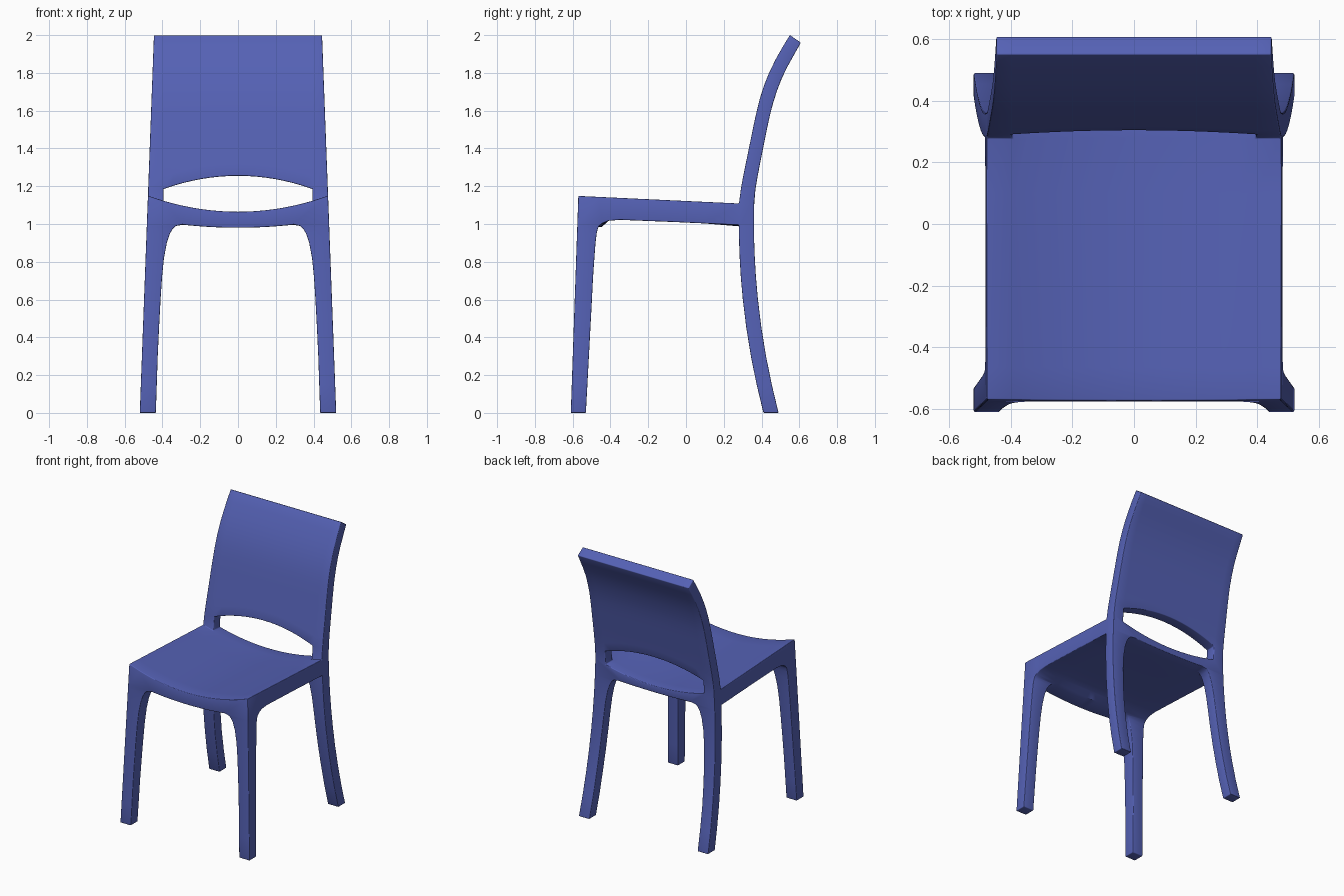
import bpy, bmesh, math
from itertools import product

if "Cube" in bpy.data.objects:
    bpy.data.objects.remove(bpy.data.objects["Cube"])


def smooth_curve(pts, t):
    """Smooth interpolation through (t, value) points."""
    t = min(max(t, pts[0][0]), pts[-1][0])
    n = len(pts)

    def slope(i):
        a, b = pts[max(i - 1, 0)], pts[min(i + 1, n - 1)]
        return (b[1] - a[1]) / (b[0] - a[0])

    i = max(k for k in range(n - 1) if pts[k][0] <= t)
    (t0, v0), (t1, v1) = pts[i], pts[i + 1]
    h = t1 - t0
    f = (t - t0) / h
    return ((2 * f**3 - 3 * f**2 + 1) * v0 + (f**3 - 2 * f**2 + f) * h * slope(i)
            + (3 * f**2 - 2 * f**3) * v1 + (f**3 - f**2) * h * slope(i + 1))


# Leg rows: height, inner half width, y of the front leg's rear face
LEG = [(0, .435, -.53), (.15, .43, -.522), (.3, .425, -.514), (.45, .418, -.506),
       (.6, .41, -.498), (.72, .402, -.492), (.82, .392, -.485), (.9, .377, -.479),
       (.95, .36, -.473), (.975, .345, -.467), (.99, .328, -.46)]
# Backrest side curves: height, y
BACK_FRONT = [(1.0, .28), (1.1, .28), (1.2, .293), (1.4, .333), (1.6, .375),
              (1.7, .402), (1.8, .44), (1.9, .49), (2.0, .55)]
BACK_REAR = [(1.0, .36), (1.1, .36), (1.2, .37), (1.4, .408), (1.6, .45),
             (1.7, .48), (1.8, .52), (1.96, .608)]
# Seat layers behind the front legs: y, underside height
LAYERS = [(-.41, 1.017), (-.35, 1.022), (-.2, 1.016), (-.05, 1.01), (.1, 1.003)]

COLS = 18                      # two posts plus the columns between them
S = len(LEG)                   # row of the seat underside
PANEL = 12                     # rows in the backrest
ROWS = S + 2 + PANEL
K = len(LAYERS) + 3            # layers from front to rear
REAR = K - 1                   # layer of the backrest's front face


def inside(i, j, k):
    """Which lattice cells are solid."""
    if not (0 <= i < COLS and 0 <= j < ROWS and 0 <= k < K):
        return False
    post, front, rear = i in (0, COLS - 1), k == 0, k == REAR
    if j < S:
        return post and (front or rear)      # legs
    if j == S:
        return True                          # seat
    if j == S + 1:
        return post and rear                 # posts beside the opening
    return rear                              # backrest


def position(i, j, k):
    """Place a lattice corner on the chair."""
    s = (i - COLS / 2) / (COLS / 2 - 1)
    inner = abs(s) < 1.001
    half = LEG[j][1] if j < S else (.30 if j == S else .395)
    x = half * s
    y = -.57 if k == 0 else -.465 if k == 1 else LAYERS[k - 2][0] if k < REAR else .28
    # Height
    if j < S:
        z = LEG[j][0]
    elif j == S:
        dip = 1 - s * s if inner else 0
        if k == 0:
            z = .997 - .017 * dip
        elif k == 1:
            z = 1.002 - .017 * dip
        elif k < REAR:
            z = LAYERS[k - 2][1]
        else:
            z = .995 - .007 * dip
    elif j == S + 1:
        u = x / .477 if inner else 1
        z = 1.065 + .085 * u * u - (.03 + .01 * u * u) * (y + .57) / .85
    else:
        low = 1.255 - .07 * min(s * s, 1)
        top = 2.0 if k == REAR else 1.96
        z = low + (top - low) * (j - S - 2) / PANEL
    # Depth
    if k == 0:
        y = -.61 + .04 * z / 1.15
    elif k == 1 and j <= S:
        y = LEG[j][2] if j < S else -.445
    elif k >= REAR:
        if z < 1:
            y = (.28 if k == REAR else .36) + .13 * (1 - z) ** 2
        else:
            y = smooth_curve(BACK_FRONT if k == REAR else BACK_REAR, z)
    # Straight tapering outline
    if not inner:
        x = math.copysign(.52 - .0375 * z, s)
    return x, y, z


# One-piece chair body: the skin of all solid cells
bm = bmesh.new()
verts = {}


def corner(c):
    if c not in verts:
        verts[c] = bm.verts.new(position(*c))
    return verts[c]


for cell in product(range(COLS), range(ROWS), range(K)):
    if not inside(*cell):
        continue
    for axis, side in product(range(3), (0, 1)):
        near = list(cell)
        near[axis] += 2 * side - 1
        if inside(*near):
            continue
        a, b = [n for n in range(3) if n != axis]
        loop = []
        for da, db in ((0, 0), (1, 0), (1, 1), (0, 1)):
            c = list(cell)
            c[axis] += side
            c[a] += da
            c[b] += db
            loop.append(corner(tuple(c)))
        bm.faces.new(loop)
bmesh.ops.recalc_face_normals(bm, faces=bm.faces)
mesh = bpy.data.meshes.new("chair_body")
bm.to_mesh(mesh)
bm.free()
chair = bpy.data.objects.new("chair_body", mesh)
bpy.context.collection.objects.link(chair)

# Rounded edges
bevel = chair.modifiers.new("rounded_edges", 'BEVEL')
bevel.width = .011
bevel.segments = 3
bevel.limit_method = 'ANGLE'
bevel.angle_limit = math.radians(42)
bpy.context.view_layer.objects.active = chair
chair.select_set(True)
bpy.ops.object.modifier_apply(modifier=bevel.name)
bpy.ops.object.shade_smooth_by_angle(angle=math.radians(40))

# Blue plastic
blue = bpy.data.materials.new("blue_plastic")
blue.diffuse_color = (.09, .12, .46, 1)
blue.use_nodes = True
blue.node_tree.nodes["Principled BSDF"].inputs["Base Color"].default_value = blue.diffuse_color
mesh.materials.append(blue)
